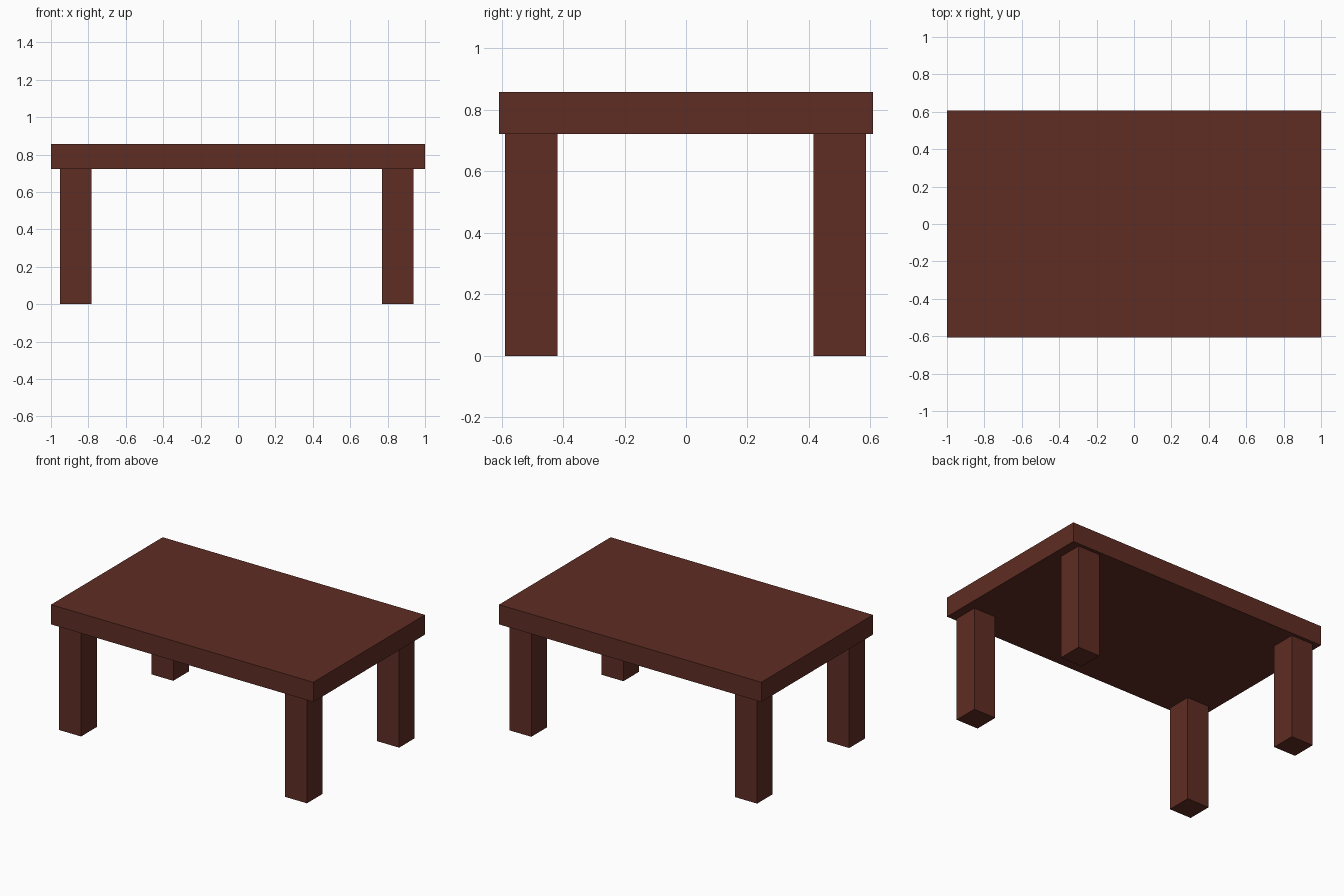
import bpy

if "Cube" in bpy.data.objects:
    bpy.data.objects.remove(bpy.data.objects["Cube"])

# Single dark reddish-brown wood colour
wood = bpy.data.materials.new("dark red brown wood")
wood.diffuse_color = (0.115, 0.026, 0.017, 1.0)
wood.use_nodes = True
wood.node_tree.nodes["Principled BSDF"].inputs["Base Color"].default_value = wood.diffuse_color


def box(name, x, y, z):
    """Box spanning the given (min, max) ranges."""
    ranges = (x, y, z)
    bpy.ops.mesh.primitive_cube_add(size=1, location=[(a + b) / 2 for a, b in ranges])
    ob = bpy.context.object
    ob.name = name
    ob.scale = [b - a for a, b in ranges]
    bpy.ops.object.transform_apply(location=False, rotation=False, scale=True)
    ob.data.materials.append(wood)
    return ob


TOP_UNDERSIDE = 0.722
TOP_HEIGHT = 0.858

# Thick slab top
box("table_top", (-1.0, 1.0), (-0.608, 0.608), (TOP_UNDERSIDE, TOP_HEIGHT))

# Four square legs, set in slightly unevenly from the edges
for side, x in (("left", (-0.952, -0.784)), ("right", (0.77, 0.938))):
    for end, y in (("front", (-0.589, -0.418)), ("back", (0.415, 0.585))):
        box(f"{end}_{side}_leg", x, y, (0.0, TOP_UNDERSIDE))
